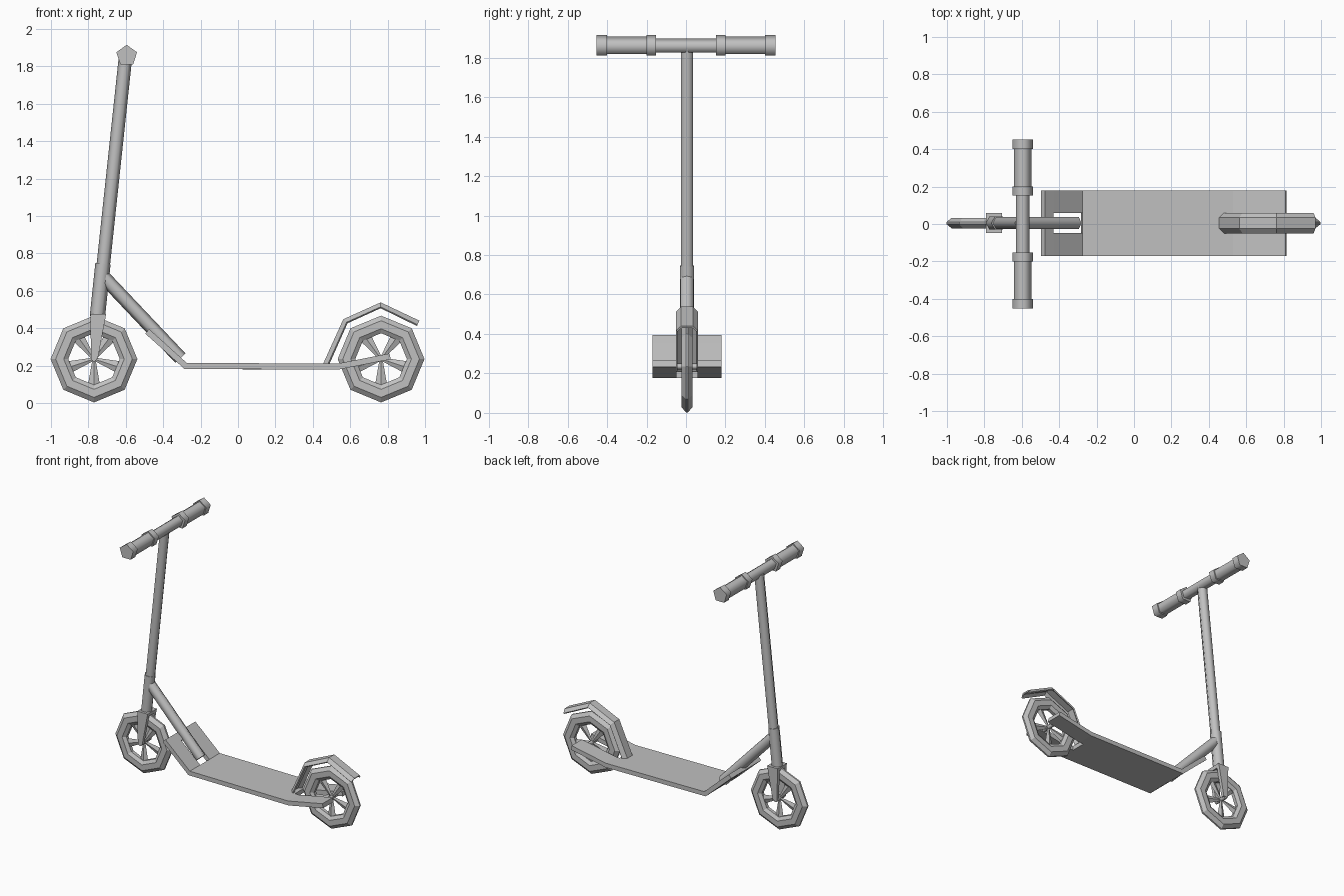
import bpy, bmesh, math
from mathutils import Vector, Matrix

cube = bpy.data.objects.get("Cube")
if cube:
    bpy.data.objects.remove(cube)

MID = 0.005  # side-to-side centre plane of the frame

grey = bpy.data.materials.new("plain grey")
grey.use_nodes = True
grey.diffuse_color = (0.53, 0.53, 0.53, 1)
grey.node_tree.nodes["Principled BSDF"].inputs["Base Color"].default_value = grey.diffuse_color


def finish(name, bm, smooth=0):
    bmesh.ops.recalc_face_normals(bm, faces=bm.faces)
    mesh = bpy.data.meshes.new(name)
    bm.to_mesh(mesh)
    bm.free()
    mesh.materials.append(grey)
    ob = bpy.data.objects.new(name, mesh)
    bpy.context.collection.objects.link(ob)
    if smooth:
        bpy.ops.object.select_all(action='DESELECT')
        ob.select_set(True)
        bpy.context.view_layer.objects.active = ob
        bpy.ops.object.shade_smooth_by_angle(angle=math.radians(smooth))
    return ob


def add_rod(bm, a, b, r1, r2, sides, flat=1):
    a, b = Vector(a), Vector(b)
    d = b - a
    m = (Matrix.Translation((a + b) / 2) @ d.to_track_quat('Z', 'Y').to_matrix().to_4x4())
    new = bmesh.ops.create_cone(bm, cap_ends=True, segments=sides, radius1=r1,
                                radius2=r2, depth=d.length, matrix=m)["verts"]
    for v in new:
        v.co.y = a.y + (v.co.y - a.y) * flat if flat != 1 else v.co.y


def rod(name, a, b, r, sides):
    bm = bmesh.new()
    add_rod(bm, a, b, r, r, sides)
    return finish(name, bm, 75)


def prism(name, outline, y0, y1):
    bm = bmesh.new()
    face = bm.faces.new([bm.verts.new((x, y0, z)) for x, z in outline])
    ext = bmesh.ops.extrude_face_region(bm, geom=[face])["geom"]
    bmesh.ops.translate(bm, vec=(0, y1 - y0, 0),
                        verts=[v for v in ext if isinstance(v, bmesh.types.BMVert)])
    return finish(name, bm)


def sheet(name, path, section, thickness, holes=()):
    """Sweep (y, depth) points along an x-z path, leave out holes, thicken downward."""
    bm = bmesh.new()
    rows = []
    for i, (x, z) in enumerate(path):
        p, q = path[max(i - 1, 0)], path[min(i + 1, len(path) - 1)]
        t = Vector((q[0] - p[0], q[1] - p[1])).normalized()
        rows.append([bm.verts.new((x + t.y * d, MID + y, z - t.x * d)) for y, d in section])
    for i in range(len(rows) - 1):
        for j in range(len(section) - 1):
            if (i, j) not in holes:
                bm.faces.new((rows[i][j], rows[i + 1][j], rows[i + 1][j + 1], rows[i][j + 1]))
    ob = finish(name, bm)
    if ob.data.polygons[0].normal.z < 0:
        ob.data.flip_normals()
    mod = ob.modifiers.new("thickness", 'SOLIDIFY')
    mod.thickness = thickness
    mod.offset = -1
    mod.use_even_offset = True
    return ob


def wheel(name, x, z):
    # eight-sided tyre with a bevelled section
    half = [(0.232, 0.006), (0.205, 0.028), (0.162, 0.028), (0.138, 0.012)]
    section = half + [(r, -y) for r, y in reversed(half)]
    bm = bmesh.new()
    rings = []
    for k in range(8):
        a = math.tau * k / 8
        rings.append([bm.verts.new((x + r * math.cos(a), MID + y, z + r * math.sin(a)))
                      for r, y in section])
    for k in range(8):
        p, q = rings[k], rings[(k + 1) % 8]
        for j in range(len(section)):
            n = (j + 1) % len(section)
            bm.faces.new((p[j], p[n], q[n], q[j]))
    finish(name + "_tyre", bm)
    # five flared spokes, one pointing straight down
    bm = bmesh.new()
    for k in range(5):
        a = math.tau * k / 5 - math.pi / 2
        end = (x + 0.15 * math.cos(a), MID, z + 0.15 * math.sin(a))
        add_rod(bm, (x, MID, z), end, 0.008, 0.034, 4, 0.4)
    finish(name + "_spokes", bm)
    rod(name + "_axle", (x, MID - 0.05, z), (x, MID + 0.05, z), 0.014, 8)


wheel("front_wheel", -0.77, 0.235)
wheel("rear_wheel", 0.765, 0.235)

# fork
leg = [(-0.79, 0.475), (-0.705, 0.475), (-0.75, 0.235), (-0.785, 0.235)]
prism("right_fork_leg", leg, MID - 0.054, MID - 0.03)
prism("left_fork_leg", leg, MID + 0.03, MID + 0.054)
prism("fork_crown", [(-0.79, 0.475), (-0.705, 0.475), (-0.71, 0.45), (-0.789, 0.45)],
      MID - 0.054, MID + 0.054)

# steering column and brace
rod("head_tube", (-0.752, MID, 0.46), (-0.722, MID, 0.745), 0.041, 6)
rod("steering_stem", (-0.735, MID, 0.6), (-0.602, MID, 1.845), 0.036, 6)
rod("frame_brace", (-0.722, MID, 0.677), (-0.308, MID, 0.24), 0.037, 6)

# handlebar with collared grips
BX, BZ = -0.595, 1.857
rod("handlebar", (BX, -0.42, BZ), (BX, 0.42, BZ), 0.039, 5)
for side, s in (("left", 1), ("right", -1)):
    for part, y0, y1, r in (("grip", 0.17, 0.43, 0.049),
                            ("inner_collar", 0.152, 0.2, 0.058),
                            ("outer_collar", 0.4, 0.453, 0.058)):
        rod(side + "_" + part, (BX, s * y0, BZ), (BX, s * y1, BZ), r, 5)

# deck with a slot for the brace and a notch for the rear wheel
deck_path = [(-0.475, 0.395), (-0.43, 0.355), (-0.275, 0.215), (0.5, 0.21),
             (0.53, 0.21), (0.81, 0.265)]
sheet("deck", deck_path, [(-0.175, 0), (-0.054, 0), (0.054, 0), (0.175, 0)], 0.032,
      holes={(1, 1), (3, 1), (4, 1)})

# rear fender
sheet("rear_fender", [(0.453, 0.205), (0.563, 0.448), (0.763, 0.538), (0.97, 0.44)],
      [(-0.055, 0.024), (-0.03, 0), (0.03, 0), (0.055, 0.024)], 0.01)
